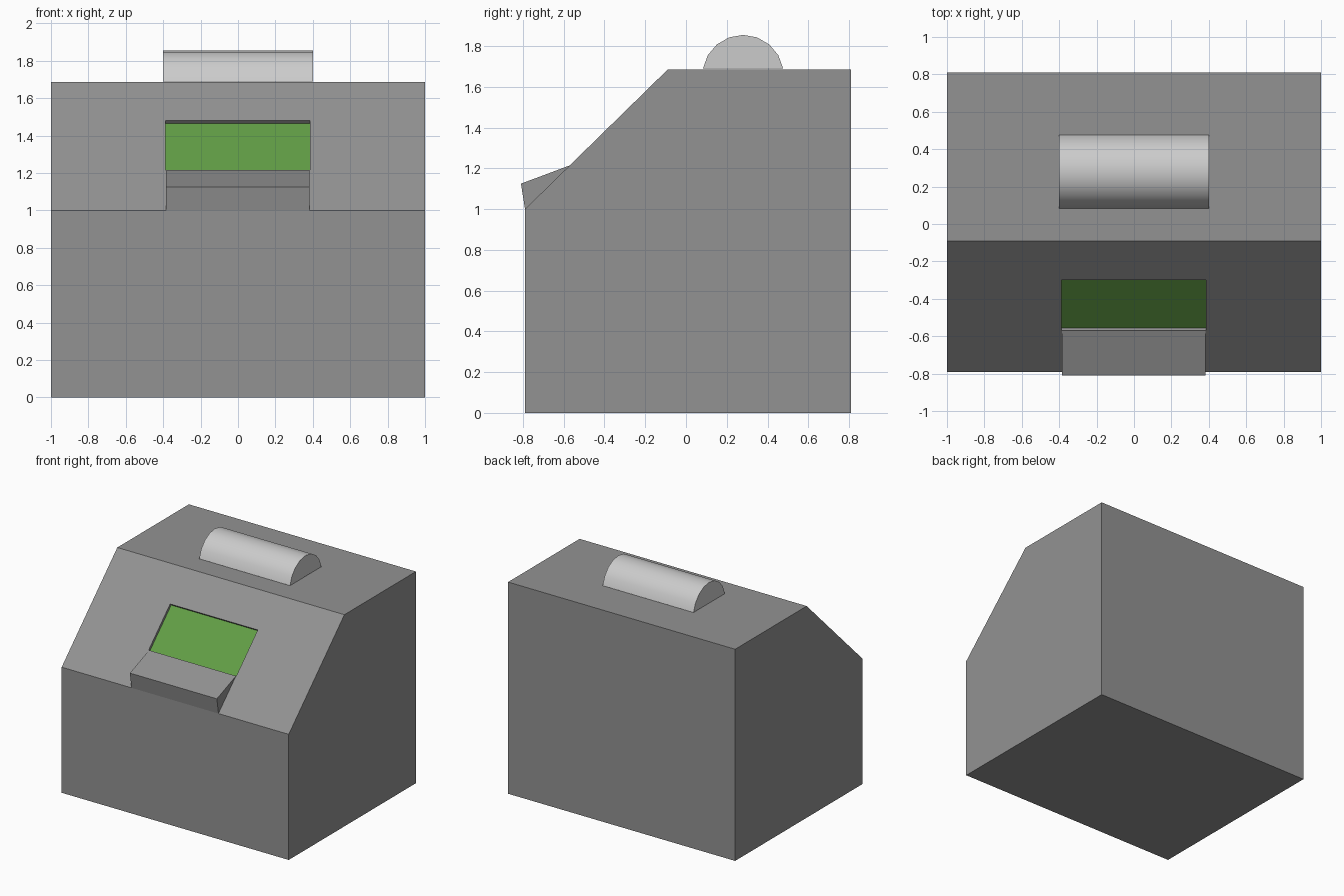
import bpy, bmesh
from math import sin, cos, radians, hypot

if "Cube" in bpy.data.objects:
    bpy.data.objects.remove(bpy.data.objects["Cube"])


def material(name, rgb):
    m = bpy.data.materials.new(name)
    m.diffuse_color = (*rgb, 1)
    m.use_nodes = True
    m.node_tree.nodes["Principled BSDF"].inputs["Base Color"].default_value = m.diffuse_color
    return m


def prism(name, profile, x0, x1, mat=None):
    """Extrude a (y, z) profile along x."""
    bm = bmesh.new()
    face = bm.faces.new([bm.verts.new((x0, y, z)) for y, z in profile])
    res = bmesh.ops.extrude_face_region(bm, geom=[face])
    moved = [v for v in res["geom"] if isinstance(v, bmesh.types.BMVert)]
    bmesh.ops.translate(bm, verts=moved, vec=(x1 - x0, 0, 0))
    bmesh.ops.recalc_face_normals(bm, faces=bm.faces)
    me = bpy.data.meshes.new(name)
    bm.to_mesh(me)
    bm.free()
    if mat:
        me.materials.append(mat)
    ob = bpy.data.objects.new(name, me)
    bpy.context.collection.objects.link(ob)
    return ob


grey = material("casing_grey", (0.29, 0.29, 0.29))
green = material("screen_green", (0.12, 0.34, 0.06))

# Casing with a sloping front
low, high = (-0.79, 1.0), (-0.09, 1.685)
casing = prism("casing", [(-0.79, 0), (0.81, 0), (0.81, 1.685), high, low],
               -1, 1, grey)

# Slope frame: position by y on the slope and depth below it
dy, dz = high[0] - low[0], high[1] - low[1]
length = hypot(dy, dz)


def on_slope(y, depth=0):
    z = low[1] + (y - low[0]) * dz / dy
    return (y + depth * dz / length, z - depth * dy / length)


def slope_slab(d0, d1):
    a, b = -0.57, -0.30
    return [on_slope(a, d0), on_slope(b, d0), on_slope(b, d1), on_slope(a, d1)]


# Recess for the screen
cutter = prism("recess_cutter", slope_slab(-0.05, 0.03), -0.388, 0.384, grey)
cutter.hide_render = True
mod = casing.modifiers.new("recess", "BOOLEAN")
mod.operation = "DIFFERENCE"
mod.solver = "EXACT"
mod.object = cutter
bpy.context.view_layer.objects.active = casing
bpy.ops.object.modifier_apply(modifier=mod.name)
bpy.data.objects.remove(cutter)

# Green screen on the recess floor
prism("screen", slope_slab(0.02, 0.04), -0.388, 0.384, green)

# Wedge shelf below the screen
prism("shelf", [on_slope(-0.571), (-0.81, 1.125), low], -0.385, 0.381, grey)

# Rounded drum on the roof
arc = [(0.28 + 0.2 * cos(radians(a)), 1.655 + 0.2 * sin(radians(a)))
       for a in range(10, 171, 20)]
drum = prism("roof_drum", arc, -0.4, 0.4)
bpy.ops.object.select_all(action="DESELECT")
drum.select_set(True)
bpy.context.view_layer.objects.active = drum
bpy.ops.object.shade_smooth_by_angle(angle=radians(30))
